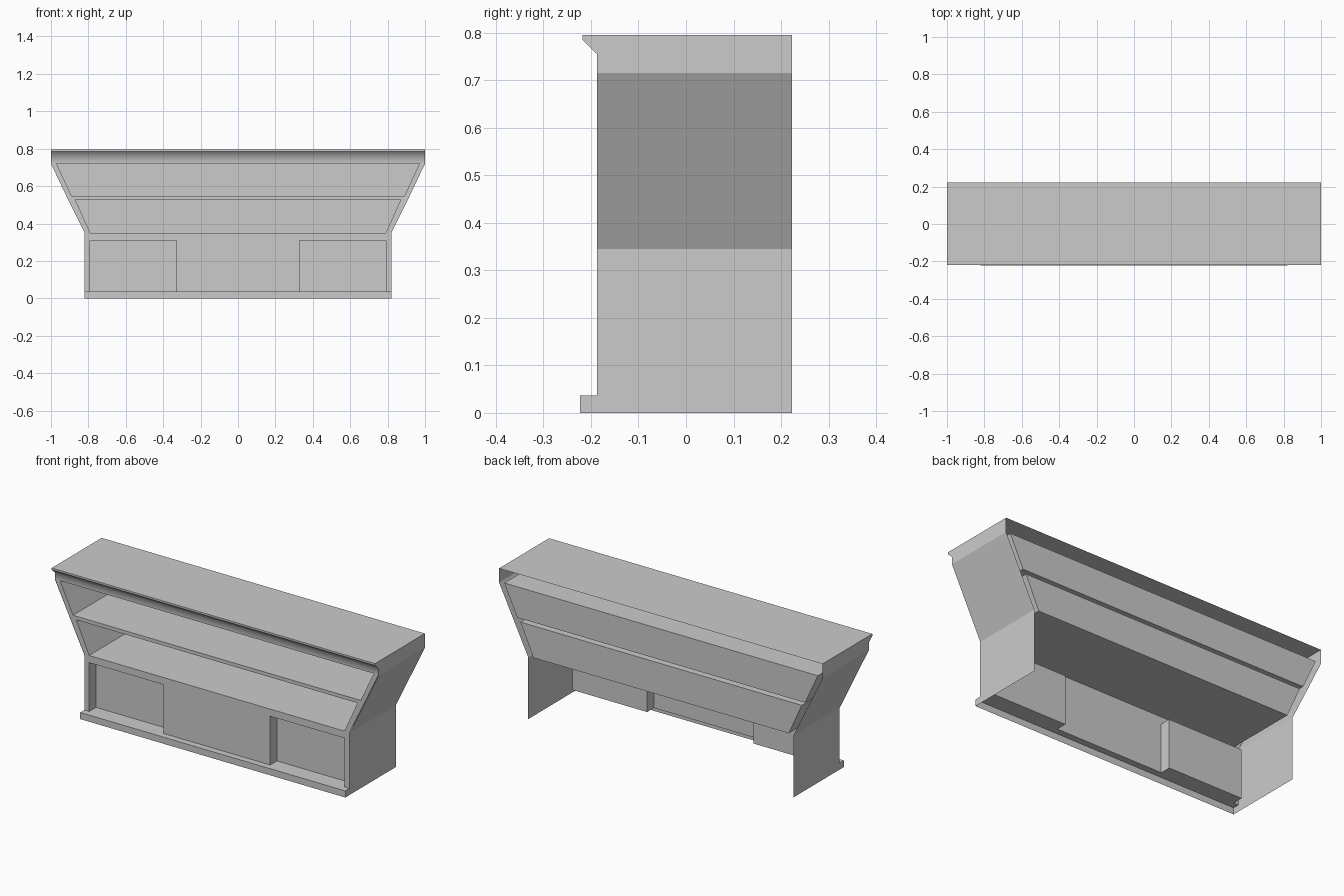
import bpy
import bmesh

cube = bpy.data.objects.get("Cube")
if cube:
    bpy.data.objects.remove(cube, do_unlink=True)

GREY = 0.6
FRONT, BACK = -0.187, 0.223      # main depth limits
PLINTH_Y, PLINTH_Z = -0.223, 0.037

mat = bpy.data.materials.new("plain_grey")
mat.use_nodes = True
mat.diffuse_color = (GREY, GREY, GREY, 1)
bsdf = next(n for n in mat.node_tree.nodes if n.type == 'BSDF_PRINCIPLED')
bsdf.inputs["Base Color"].default_value = (GREY, GREY, GREY, 1)


def sheet(name, polygons):
    """Join polygons, given as lists of points, into one thin surface."""
    bm = bmesh.new()
    for poly in polygons:
        bm.faces.new([bm.verts.new(p) for p in poly])
    bmesh.ops.remove_doubles(bm, verts=bm.verts, dist=0.0001)
    mesh = bpy.data.meshes.new(name)
    bm.to_mesh(mesh)
    bm.free()
    mesh.materials.append(mat)
    obj = bpy.data.objects.new(name, mesh)
    bpy.context.collection.objects.link(obj)
    return obj


def at(points, y):
    return [(x, y, z) for x, z in points]


def mirrored(points):
    """The same front polygon on the other side, winding kept."""
    return [(-x, z) for x, z in reversed(points)]


def recess(name, outline, back):
    """Open-fronted box: inner walls and a back panel."""
    walls = []
    for p, q in zip(outline, outline[1:] + outline[:1]):
        walls.append(at([p, q], FRONT) + at([q, p], back))
    return sheet(name, walls + [at(outline, back)])


def rect(x0, x1, z0, z1):
    return [(x0, z0), (x1, z0), (x1, z1), (x0, z1)]


def trapezoid(x0, x1, z0, z1):
    return [(-x0, z0), (x0, z0), (x1, z1), (-x1, z1)]


# Outer sides and top, open at the back and bottom
half = [(0.82, 0), (0.82, 0.345), (1, 0.715), (1, 0.795)]
outline = half + mirrored(half)
sheet("counter_shell", [at([q, p], FRONT) + at([p, q], BACK)
                        for p, q in zip(outline, outline[1:])])

# Front frame around the openings
stiles = [
    rect(0.79, 0.82, PLINTH_Z, 0.31),
    [(0.79, 0.35), (0.82, 0.35), (0.908, 0.528), (0.87, 0.528)],
    [(0.89, 0.548), (0.918, 0.548), (1, 0.72), (0.97, 0.72)],
]
rails = [
    rect(-0.33, 0.33, PLINTH_Z, 0.31),
    rect(-0.82, 0.82, 0.31, 0.35),
    trapezoid(0.908, 0.918, 0.528, 0.548),
]
sheet("front_frame", [at(p, FRONT) for p in
                      rails + stiles + [mirrored(s) for s in stiles]])

# Deep display shelves
recess("lower_shelf", trapezoid(0.79, 0.87, 0.35, 0.528), 0.22)
recess("upper_shelf", trapezoid(0.89, 0.97, 0.548, 0.72), 0.22)

# Shallow cupboard panels
cupboard = rect(0.33, 0.79, PLINTH_Z, 0.31)
recess("left_cupboard", cupboard, FRONT + 0.06)
recess("right_cupboard", mirrored(cupboard), FRONT + 0.06)

# Cornice with a softly shaded underside
profile = [(FRONT, 0.795), (-0.218, 0.795), (-0.218, 0.785),
           (FRONT, 0.755), (FRONT, 0.72)]
bands = [[(-1, *p), (-1, *q), (1, *q), (1, *p)]
         for p, q in zip(profile, profile[1:])]
ends = [[(1, *p) for p in profile[:4]],
        [(-1, *p) for p in reversed(profile[:4])]]
cornice = sheet("cornice", bands + ends)
for index in (2, 3):
    cornice.data.polygons[index].use_smooth = True

# Plinth along the floor, open underneath
lip = [(PLINTH_Y, 0), (FRONT, 0), (FRONT, PLINTH_Z), (PLINTH_Y, PLINTH_Z)]
sheet("plinth", [
    at(rect(-0.82, 0.82, 0, PLINTH_Z), PLINTH_Y),
    [(-0.82, *lip[3]), (0.82, *lip[3]), (0.82, *lip[2]), (-0.82, *lip[2])],
    [(0.82, *p) for p in lip],
    [(-0.82, *p) for p in reversed(lip)],
])
